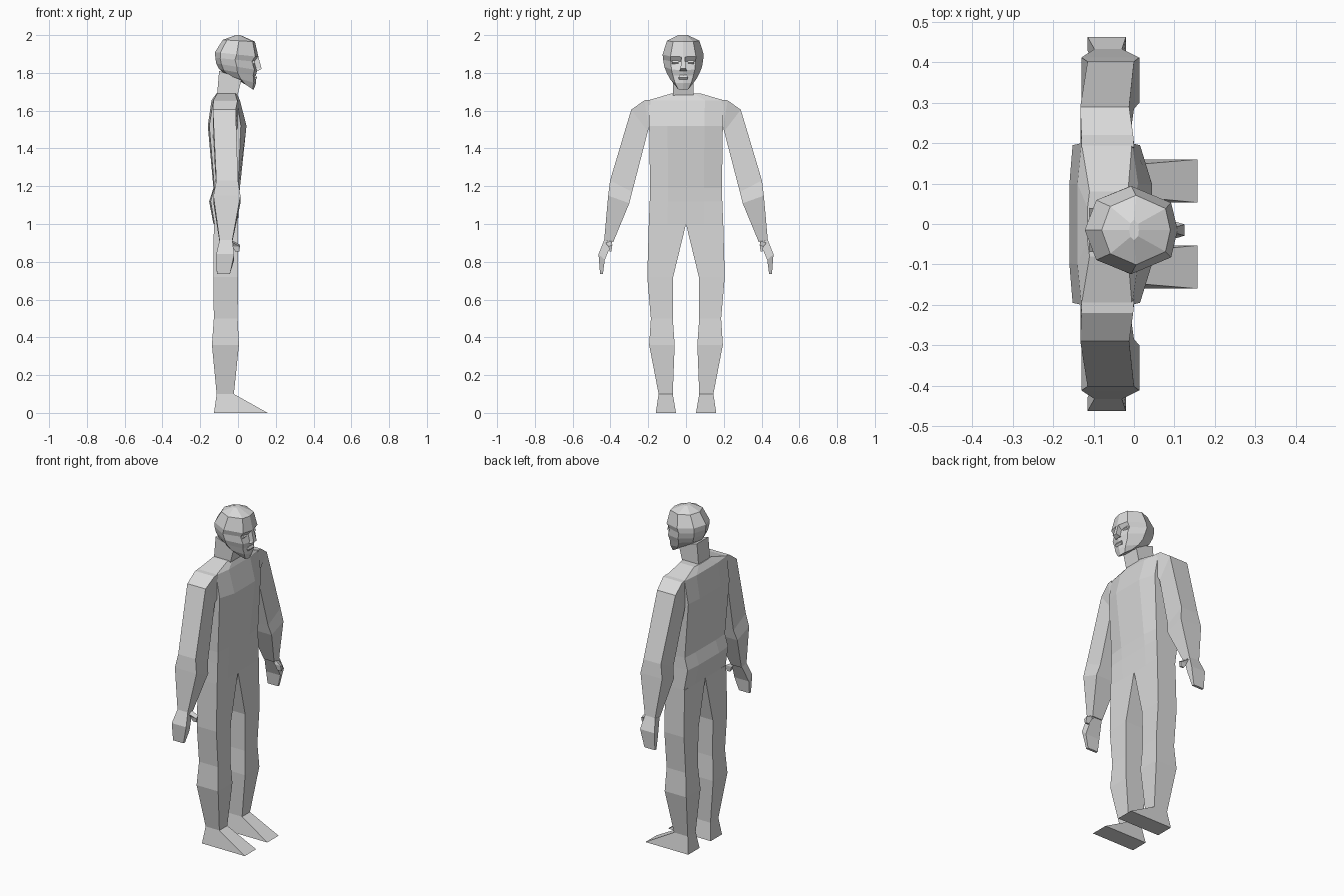
import bpy
import bmesh

cube = bpy.data.objects.get("Cube")
if cube:
    bpy.data.objects.remove(cube, do_unlink=True)

grey = bpy.data.materials.new("plain_grey")
grey.use_nodes = True
colour = (0.7, 0.7, 0.7, 1)
grey.diffuse_color = colour
grey.node_tree.nodes["Principled BSDF"].inputs["Base Color"].default_value = colour

HEAD_Y = -0.015  # head and neck sit slightly off centre


def loft(name, rings):
    """Skin a stack of equal-length rings and close both ends."""
    bm = bmesh.new()
    rows = [[bm.verts.new(p) for p in ring] for ring in rings]
    n = len(rows[0])
    for low, high in zip(rows, rows[1:]):
        for i in range(n):
            j = (i + 1) % n
            bm.faces.new((low[i], low[j], high[j], high[i]))
    bm.faces.new(rows[0])
    bm.faces.new(rows[-1])
    bmesh.ops.recalc_face_normals(bm, faces=bm.faces)
    mesh = bpy.data.meshes.new(name)
    bm.to_mesh(mesh)
    bm.free()
    mesh.materials.append(grey)
    obj = bpy.data.objects.new(name, mesh)
    bpy.context.collection.objects.link(obj)
    return obj


def flat_ring(z, back, front, y0, y1):
    return [(back, y0, z), (front, y0, z), (front, y1, z), (back, y1, z)]


def limb_ring(back, front, inner, outer):
    """Ring cut across a limb from an inner to an outer (y, z) point."""
    return [(back, *inner), (front, *inner), (front, *outer), (back, *outer)]


def pair(name, rings):
    for side, s in (("left", 1), ("right", -1)):
        loft(f"{side}_{name}", [[(x, y * s, z) for x, y, z in r] for r in rings])


# Torso: chest, waist and flared hem
def torso_ring(z, w, front, front_side, back, back_side):
    m = w * 0.5
    return [(front, -m, z), (front, m, z), (front_side, w, z),
            (back_side, w, z), (back, m, z), (back, -m, z),
            (back_side, -w, z), (front_side, -w, z)]


loft("torso", [torso_ring(*r) for r in (
    (1.0, 0.197, 0.0, 0.0, -0.13, -0.125),
    (1.12, 0.192, 0.005, 0.0, -0.153, -0.145),
    (1.19, 0.19, 0.01, 0.0, -0.13, -0.125),
    (1.52, 0.195, 0.045, 0.015, -0.16, -0.152),
    (1.655, 0.2, 0.01, -0.005, -0.14, -0.13),
    (1.69, 0.08, -0.005, -0.015, -0.115, -0.11))])

# Legs
pair("leg", [flat_ring(*r) for r in (
    (1.0, -0.128, 0.0, 0.0, 0.197),
    (0.72, -0.13, 0.0, 0.068, 0.205),
    (0.5, -0.128, -0.002, 0.07, 0.186),
    (0.36, -0.138, 0.005, 0.06, 0.195),
    (0.1, -0.113, -0.022, 0.07, 0.145))])

# Feet
pair("foot", [flat_ring(0.1, -0.113, -0.022, 0.07, 0.145),
              flat_ring(0.0, -0.127, 0.157, 0.053, 0.16)])

# Arms, ending at the wrists
pair("arm", [limb_ring(*r) for r in (
    (-0.13, 0.0, (0.17, 1.53), (0.19, 1.657)),
    (-0.13, -0.002, (0.197, 1.51), (0.22, 1.655)),
    (-0.133, -0.012, (0.202, 1.49), (0.29, 1.605)),
    (-0.115, 0.0, (0.285, 1.17), (0.402, 1.23)),
    (-0.13, 0.013, (0.3, 1.11), (0.412, 1.15)),
    (-0.098, -0.03, (0.385, 0.905), (0.433, 0.915)))])

# Hands and thumbs
pair("hand", [limb_ring(*r) for r in (
    (-0.098, -0.03, (0.39, 0.905), (0.433, 0.915)),
    (-0.115, -0.02, (0.43, 0.81), (0.463, 0.84)),
    (-0.112, -0.043, (0.44, 0.735), (0.455, 0.735)))])
pair("thumb", [limb_ring(*r) for r in (
    (-0.055, -0.025, (0.395, 0.91), (0.425, 0.9)),
    (-0.03, 0.01, (0.39, 0.89), (0.41, 0.88)),
    (-0.015, 0.008, (0.395, 0.855), (0.405, 0.855)))])

# Neck, leaning forward
def neck_ring(back, back_z, front, front_z):
    y0, y1 = HEAD_Y - 0.054, HEAD_Y + 0.054
    return [(back, y0, back_z), (front, y0, front_z),
            (front, y1, front_z), (back, y1, back_z)]


loft("neck", [neck_ring(-0.112, 1.67, -0.01, 1.65),
              neck_ring(-0.1, 1.81, 0.02, 1.77)])


# Head: tilted eight-sided rings from chin to crown
def head_ring(front, front_z, back, back_z, w):
    mid = (front + back) / 2
    half = (front - back) / 2
    ring = []
    for along, across in ((1, 0), (0.86, 0.62), (0, 1), (-0.75, 0.68),
                          (-1, 0), (-0.75, -0.68), (0, -1), (0.86, -0.62)):
        t = (along + 1) / 2
        ring.append((mid + half * along, HEAD_Y + w * across,
                     back_z + (front_z - back_z) * t))
    return ring


loft("head", [head_ring(*r) for r in (
    (0.083, 1.71, 0.0, 1.765, 0.045),
    (0.095, 1.745, -0.065, 1.79, 0.07),
    (0.094, 1.785, -0.1, 1.82, 0.088),
    (0.102, 1.815, -0.115, 1.85, 0.1),
    (0.088, 1.86, -0.12, 1.88, 0.106),
    (0.108, 1.885, -0.122, 1.91, 0.109),
    (0.09, 1.965, -0.08, 1.975, 0.086),
    (0.012, 2.0, -0.012, 2.0, 0.025))])


def face_ring(z, back, front, w):
    return flat_ring(z, back, front, HEAD_Y - w, HEAD_Y + w)


# Nose and lips
loft("nose", [face_ring(1.81, 0.08, 0.105, 0.02),
              face_ring(1.822, 0.08, 0.125, 0.014),
              face_ring(1.885, 0.08, 0.108, 0.009)])
loft("lips", [face_ring(1.765, 0.07, 0.094, 0.022),
              face_ring(1.775, 0.07, 0.102, 0.025),
              face_ring(1.788, 0.07, 0.094, 0.02)])

# Eyes, set under the brow
for side, s in (("left", 1), ("right", -1)):
    loft(f"{side}_eye", [
        flat_ring(z, 0.06, x, HEAD_Y + s * 0.025, HEAD_Y + s * 0.058)
        for z, x in ((1.848, 0.082), (1.856, 0.09), (1.866, 0.084))])
